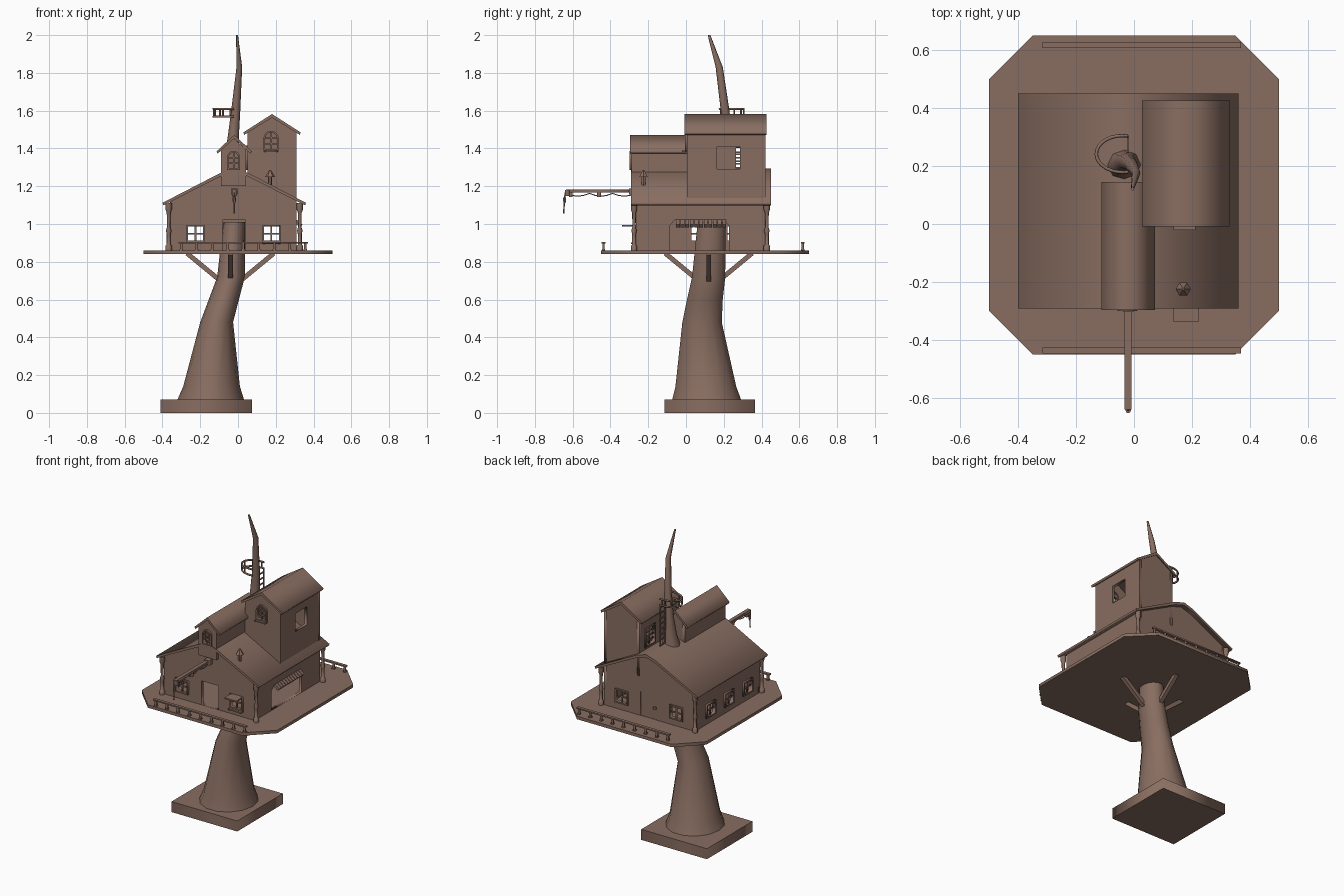
import bpy, bmesh
from math import pi, sin, cos
from mathutils import Vector

if "Cube" in bpy.data.objects:
    bpy.data.objects.remove(bpy.data.objects["Cube"])

wood = bpy.data.materials.new("brown_wood")
wood.use_nodes = True
wood.diffuse_color = (.25, .155, .12, 1)
wood.node_tree.nodes["Principled BSDF"].inputs["Base Color"].default_value = wood.diffuse_color

ROTATION = {"x": (pi / 2, 0, pi / 2), "y": (pi / 2, 0, 0), "z": (0, 0, 0)}
curves = []


def add(name, data):
    ob = bpy.data.objects.new(name, data)
    data.materials.append(wood)
    bpy.context.collection.objects.link(ob)
    return ob


def add_curve(name, loops, dimensions, cyclic):
    cu = bpy.data.curves.new(name, "CURVE")
    cu.dimensions = dimensions
    for loop in loops:
        spline = cu.splines.new("POLY")
        spline.points.add(len(loop) - 1)
        for point, co in zip(spline.points, loop):
            point.co = Vector(co).to_3d().to_4d()
        spline.use_cyclic_u = cyclic
    curves.append(add(name, cu))
    return curves[-1]


def prism(name, axis, start, end, outline, holes=()):
    """Flat outline with holes, extruded along an axis."""
    ob = add_curve(name, [outline, *holes], "2D", True)
    ob.data.fill_mode = "BOTH"
    ob.data.extrude = abs(end - start) / 2
    ob.rotation_euler = ROTATION[axis]
    ob.location["xyz".index(axis)] = (start + end) / 2


def tube(name, path, radius):
    ob = add_curve(name, [path], "3D", False)
    ob.data.bevel_depth = radius
    ob.data.bevel_resolution = 1
    ob.data.use_fill_caps = True


def add_bmesh(name, bm):
    mesh = bpy.data.meshes.new(name)
    bm.to_mesh(mesh)
    bm.free()
    return add(name, mesh)


def loft(name, rings, sides, smooth=True):
    """Tapering solid through rings of (x, y, z, x radius, y radius)."""
    bm = bmesh.new()
    loops = []
    for x, y, z, rx, ry in rings:
        angles = [2 * pi * i / sides for i in range(sides)]
        loops.append([bm.verts.new((x + rx * cos(a), y + ry * sin(a), z)) for a in angles])
    for low, high in zip(loops, loops[1:]):
        for i in range(sides):
            bm.faces.new((low[i - 1], low[i], high[i], high[i - 1])).smooth = smooth
    bm.faces.new(loops[0][::-1])
    bm.faces.new(loops[-1])
    add_bmesh(name, bm)


def turned(name, x, y, profile, sides, smooth=True):
    loft(name, [(x, y, z, r, r) for z, r in profile], sides, smooth)


def beam(name, start, end, width):
    """Square bar between two points."""
    start, end = Vector(start), Vector(end)
    bm = bmesh.new()
    bmesh.ops.create_cube(bm, size=1)
    bmesh.ops.scale(bm, vec=(width, width, (end - start).length), verts=bm.verts)
    ob = add_bmesh(name, bm)
    ob.location = (start + end) / 2
    ob.rotation_euler = (end - start).to_track_quat("Z", "Y").to_euler()


def rect(u0, u1, v0, v1):
    return [(u0, v0), (u1, v0), (u1, v1), (u0, v1)]


def arch(u0, u1, v0, v1):
    mid, r = (u0 + u1) / 2, (u1 - u0) / 2
    angles = [pi * i / 8 for i in range(9)]
    return [(u0, v0), (u1, v0)] + [(mid + r * cos(a), v1 - r + r * sin(a)) for a in angles]


def box(name, x0, x1, y0, y1, z0, z1):
    prism(name, "z", z0, z1, rect(x0, x1, y0, y1))


def stud(name, x, y, half, z0, z1):
    """Upright square block centred on a point."""
    box(name, x - half, x + half, y - half, y + half, z0, z1)


def window(name, axis, at, shape, size, rows):
    """Frame ring with one upright bar and cross bars."""
    u0, u1, v0, v1 = size
    lip, bar = .005, .004
    mid = (u0 + u1) / 2
    outer = shape(u0 - lip, u1 + lip, v0 - lip, v1 + lip)
    prism(name + "_frame", axis, at - .012, at + .012, outer, [shape(u0 + bar, u1 - bar, v0 + bar, v1 - bar)])
    prism(name + "_upright", axis, at - bar, at + bar, rect(mid - bar, mid + bar, v0, v1))
    for i in range(1, rows):
        v = v0 + (v1 - v0) * i / rows
        prism(name + "_crossbar", axis, at - bar, at + bar, rect(u0, u1, v - bar, v + bar))


def slope(mid, half, eave, peak, flare=0):
    """Roof line from one eave to the other, with an optional blunt ridge."""
    side = [(half, eave)] + ([(flare, peak - flare * .3)] if flare else [])
    return [(mid + u, v) for u, v in side] + [(mid, peak)] + [(mid - u, v) for u, v in side[::-1]]


def roof(name, y0, y1, mid, half, eave, peak, flare=0):
    under = slope(mid, half - .005, eave - .013, peak - .019, flare)
    prism(name, "y", y0, y1, slope(mid, half, eave, peak, flare) + under[::-1])


def room(name, x0, x1, y0, y1, floor, line, front, left, right):
    """Four walls under a roof line, with openings per side."""
    skin = .018
    eave = line[0][1]
    gable = [(x0, floor), (x1, floor)] + line
    prism(name + "_front_wall", "y", y0, y0 + skin, gable, front)
    prism(name + "_back_wall", "y", y1 - skin, y1, gable, front if name == "house" else ())
    prism(name + "_left_wall", "x", x1 - skin, x1, rect(y0, y1, floor, eave), left)
    prism(name + "_right_wall", "x", x0, x0 + skin, rect(y0, y1, floor, eave), right)


# Base and leaning trunk
DECK, RIDGE = .86, -.02
box("base_slab", -.41, .075, -.115, .365, 0, .07)
loft("trunk", [(-.145, .11, .06, .18, .19), (-.14, .105, .14, .15, .165), (-.113, .085, .48, .087, .107),
               (-.075, .1, .6, .08, .097), (-.037, .12, .72, .073, .09), (RIDGE, .135, 1.01, .058, .075)], 14)
for dx, dy in ((1, 0), (-1, 0), (0, 1), (0, -1)):
    low, high = [(RIDGE * 2 + dx * r, .12 + dy * r) for r in (.06, .23)]
    beam("brace", (*low, .705), (*high, DECK - .015), .025)

# Deck and railings
south, north, edge = -.45, .65, .5
cut = .15
half_deck = [(edge - cut, south), (edge, south + cut), (edge, north - cut), (edge - cut, north)]
prism("deck", "z", DECK - .02, DECK, half_deck + [(-x, y) for x, y in half_deck[::-1]])
for y in (south + .013, north - .032):
    box("handrail", -.315, .37, y - .01, y + .01, DECK + .036, DECK + .045)
    for i in range(9):
        stud("rail_post", i * .082 - .3, y, .006, DECK, DECK + .036)
        stud("rail_foot", i * .082 - .3, y, .009, DECK, DECK + .007)

# House walls, door and windows
west, east, front, back = -.36, .31, -.265, .42
sill, head, pane = DECK + .048, DECK + .13, .043
lintel = DECK + .16
panes = [rect(x - pane, x + pane, sill, head) for x in (-.225, .177)]
side_panes = [rect(y - pane, y + pane, sill, head) for y in (-.13, .067, .26)]
door = (-.083, .04, DECK + .001, lintel)
stall = rect(-.088, .228, DECK + .001, lintel - .03) + [(-.06, lintel), (.2, lintel)]
stall = stall[:3] + stall[:3:-1] + stall[3:4]
walls = [(east, 1.125)] + slope(RIDGE, .07, 1.255, 1.275) + [(west, 1.125)]
room("house", west, east, front, back, DECK, walls, panes + [rect(*door)], [stall], side_panes)
for x in (-.225, .177):
    for y in (front, back):
        window("window", "y", y, rect, (x - pane, x + pane, sill, head), 2)
for y in (-.13, .067, .26):
    window("side_window", "x", west, rect, (y - pane, y + pane, sill, head), 2)
prism("back_door", "y", back - .015, back - .003, rect(*door))
stud("door_knob", -.065, back, .008, DECK + .07, DECK + .085)

# Awnings
for i in range(11):
    y = i * .0245 - .043
    beam("awning_slat", (east - .005, y, lintel - .005), (east + .025, y, lintel - .03), .02)
box("window_awning", .137, .223, -.338, front, head - .004, head + .005)
box("window_sill", .13, .225, -.29, front, sill - .015, sill - .006)

# Turned corner posts
for x in (west - .007, east + .017):
    for y in (front - .01, back + .008):
        steps = [(0, 8), (.1, 8), (.12, 5), (.35, 5), (.42, 7), (.5, 4), (.8, 5), (.87, 8), (1, 8)]
        turned("corner_post", x, y, [(DECK + t / 4, r * .0021) for t, r in steps], 8)

# Roofs
roof("main_roof", front - .027, back + .03, RIDGE, .38, 1.112, 1.293, .07)
roof("dormer_roof", front - .032, .145, RIDGE, .093, 1.385, 1.472)
roof("tower_roof", -.008, back + .007, .18, .152, 1.485, 1.582)

# Dormer
face = front - .023
light = (-.052, .005, 1.292, 1.382)
room("dormer", -.09, .042, face, .138, 1.2, slope(RIDGE - .004, .066, 1.395, 1.455), [arch(*light)], (), ())
window("dormer_window", "y", face, arch, light, 3)

# Tower
light = (.14, .21, 1.392, 1.488)
low, high = 1.29, 1.41
room("tower", .05, east, .005, back, 1.12, slope(.18, .13, 1.485, 1.567), [arch(*light)],
     [rect(.165, .285, low, high)], [rect(.26, .36, low, high)])
window("tower_window", "y", .006, arch, light, 3)
window("tower_side_window", "x", .055, rect, (.26, .36, low, high), 4)
box("tower_sill", .137, .213, RIDGE, .005, 1.382, 1.39)

# Chimney with a pointed cap
turned("chimney", .17, -.225, [(1.15, .011), (1.25, .011), (1.25, .026), (1.287, .004)], 6, False)

# Bare treetop
loft("treetop", [(-.035, .2, 1.24, .065, .06), (-.03, .21, 1.33, .045, .042), (-.026, .215, 1.45, .03, .03),
                 (-.012, .207, 1.6, .024, .023), (.007, .176, 1.83, .015, .019), (-.005, .122, 2, .005, .007)], 8)

# Lookout and ladder
angles = [pi * i / 14 for i in range(15)]
bow = [(-.04 - .09 * sin(a), .242 + .063 * cos(a)) for a in angles]
ends = [(RIDGE, y) for x, y in (bow[0], bow[-1])]
shelf, rail = 1.569, 1.61
for z in (shelf, rail):
    tube("lookout_ring", [(x, y, z) for x, y in ends[:1] + bow + ends[1:]], .006)
for x, y in bow[::3]:
    tube("lookout_post", [(x, y, shelf), (x, y, rail)], .005)
for y in (.25, .3):
    beam("ladder_rail", (RIDGE, y, 1.27), (RIDGE, y, shelf), .007)
for i in range(8):
    z = shelf - .02 - i * .036
    beam("ladder_rung", (RIDGE, .245, z), (RIDGE, .305, z), .007)

# Hoist
tip, under = -.635, 1.166
box("hoist_beam", RIDGE - .013, RIDGE + .011, tip, front, under, under + .017)
stud("hoist_bracket", RIDGE, front - .02, .018, under - .01, under + .023)
stud("hoist_pulley", RIDGE, tip + .006, .012, under - .018, under + .014)
for y in (tip + .025, tip + .175):
    stud("rope_guide", RIDGE, y, .01, under - .024, under)
span = front - tip
tube("rope", [(RIDGE, tip + span * i / 12, under - .004 - .015 * abs(sin(pi * i / 4))) for i in range(13)], .003)
tube("hanging_rope", [(RIDGE, tip - .005, under), (RIDGE, tip - .013, under - .11)], .004)
turned("hook_block", RIDGE, tip - .008, [(under - .055, .007), (under - .025, .01)], 6, False)

# Turn the outlines and tubes into meshes
bpy.ops.object.select_all(action="DESELECT")
for ob in curves:
    ob.select_set(True)
bpy.context.view_layer.objects.active = curves[0]
bpy.ops.object.convert(target="MESH")
